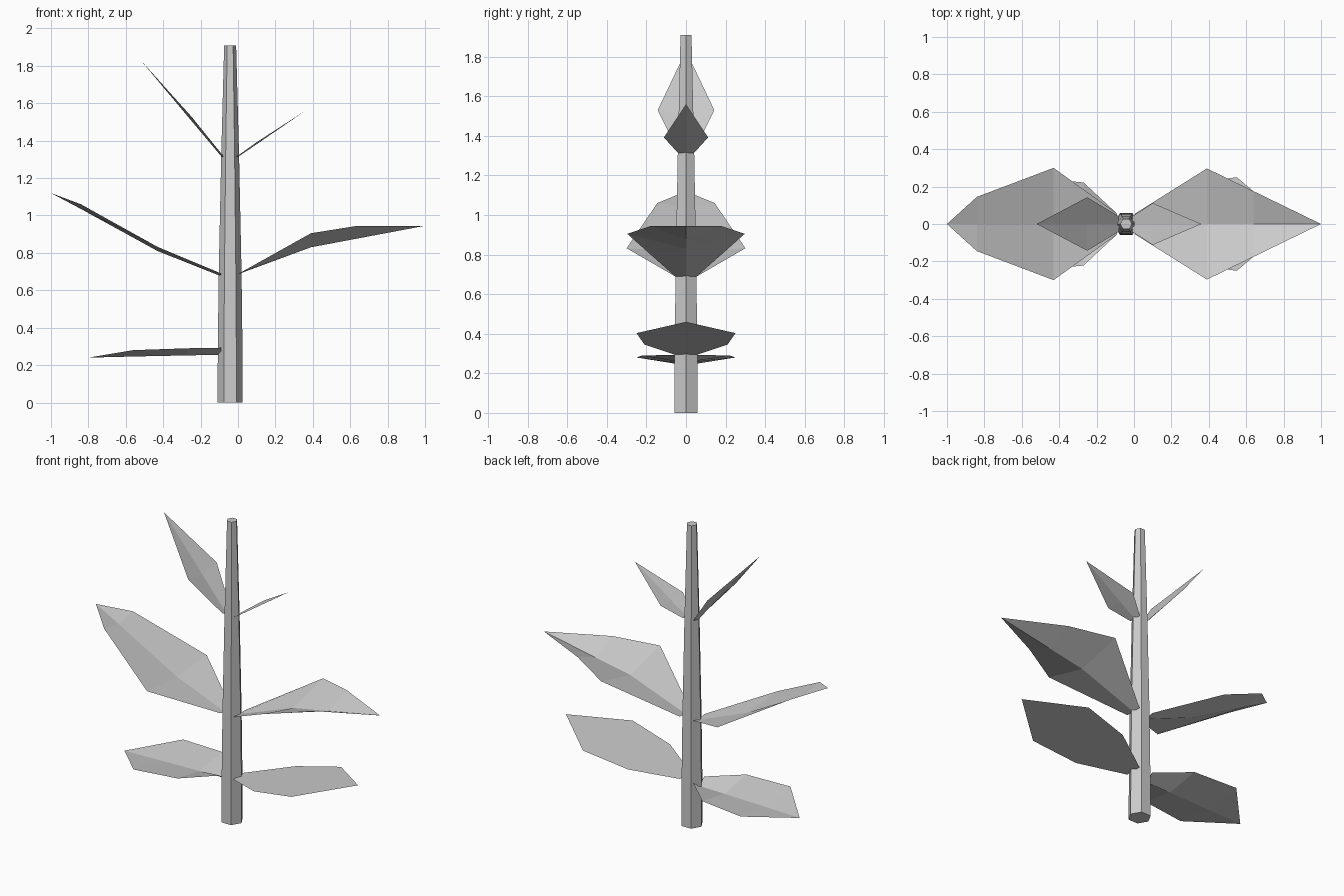
import bpy, bmesh, math

if "Cube" in bpy.data.objects:
    bpy.data.objects.remove(bpy.data.objects["Cube"])

CX = -0.042  # stem axis


def finish(name, bm):
    me = bpy.data.meshes.new(name)
    bm.to_mesh(me)
    bm.free()
    ob = bpy.data.objects.new(name, me)
    bpy.context.collection.objects.link(ob)
    return ob


def stem(name, rings, sides=6):
    """Capped, tapered tube from (z, radius) rings."""
    bm = bmesh.new()
    loops = []
    for z, r in rings:
        loops.append([bm.verts.new((CX + r * math.cos(math.tau * i / sides),
                                    r * math.sin(math.tau * i / sides), z))
                      for i in range(sides)])
    for a, b in zip(loops, loops[1:]):
        for i in range(sides):
            j = (i + 1) % sides
            bm.faces.new((a[i], a[j], b[j], b[i]))
    bm.faces.new(loops[0][::-1])
    bm.faces.new(loops[-1])
    return finish(name, bm)


def leaf(name, rows, tip):
    """Sheet folded along its midrib; rows are (x, half width, edge z, midrib z)."""
    bm = bmesh.new()
    loops = [[bm.verts.new((x, -w, ze)), bm.verts.new((x, 0, zm)),
              bm.verts.new((x, w, ze))] for x, w, ze, zm in rows]
    for a, b in zip(loops, loops[1:]):
        for i in (0, 1):
            bm.faces.new((a[i], b[i], b[i + 1], a[i + 1]))
    t = bm.verts.new((tip[0], 0, tip[1]))
    for i in (0, 1):
        bm.faces.new((loops[-1][i], t, loops[-1][i + 1]))
    # upper side faces up
    bm.normal_update()
    for f in bm.faces:
        if f.normal.z < 0:
            f.normal_flip()
    return finish(name, bm)


# Stem
stem("stem", [(0, 0.067), (0.29, 0.066), (0.69, 0.061), (1.31, 0.048), (1.91, 0.032)])

# Lower pair
leaf("lower_left_leaf",
     [(-0.09, 0.055, 0.293, 0.255), (-0.27, 0.222, 0.29, 0.252),
      (-0.56, 0.25, 0.28, 0.246)], (-0.80, 0.24))
leaf("lower_right_leaf",
     [(0.005, 0.055, 0.294, 0.294), (0.26, 0.21, 0.345, 0.345),
      (0.55, 0.25, 0.403, 0.403)], (0.845, 0.46))

# Middle pair
leaf("middle_left_leaf",
     [(-0.09, 0.055, 0.69, 0.675), (-0.43, 0.30, 0.832, 0.81),
      (-0.84, 0.145, 1.06, 1.035)], (-1.0, 1.12))
leaf("middle_right_leaf",
     [(0.005, 0.055, 0.69, 0.688), (0.39, 0.297, 0.905, 0.83),
      (0.64, 0.175, 0.945, 0.877)], (1.0, 0.945))

# Upper pair
leaf("upper_left_leaf",
     [(-0.08, 0.04, 1.32, 1.305), (-0.25, 0.143, 1.53, 1.507)], (-0.52, 1.83))
leaf("upper_right_leaf",
     [(-0.008, 0.042, 1.315, 1.308), (0.10, 0.112, 1.392, 1.381)], (0.36, 1.56))
